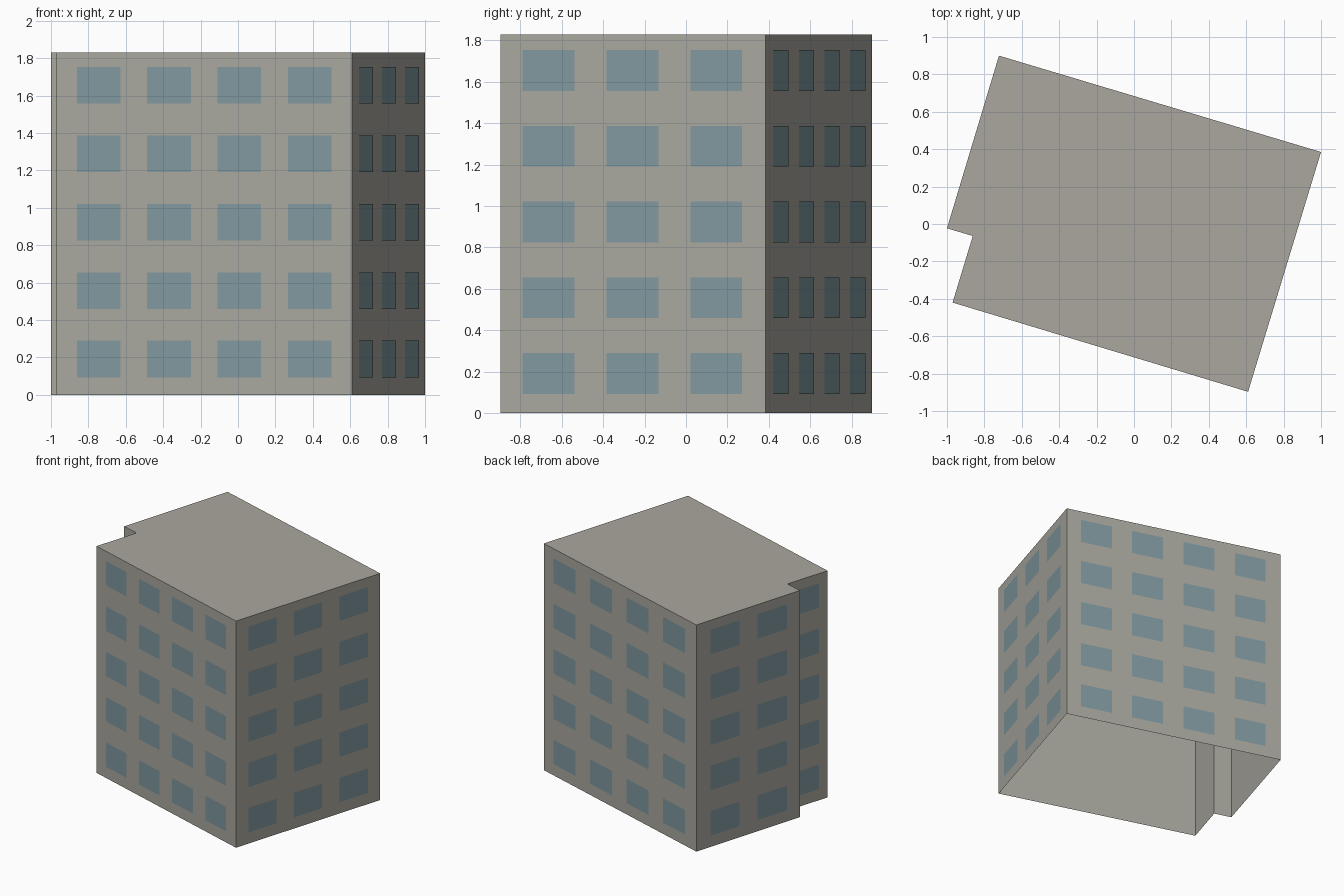
import bpy
import bmesh
from mathutils import Vector

cube = bpy.data.objects.get("Cube")
if cube:
    bpy.data.objects.remove(cube, do_unlink=True)


def make_material(name, colour):
    mat = bpy.data.materials.new(name)
    mat.use_nodes = True
    mat.diffuse_color = colour
    mat.node_tree.nodes["Principled BSDF"].inputs["Base Color"].default_value = colour
    return mat


def make_object(name, bm, mat):
    mesh = bpy.data.meshes.new(name)
    bm.to_mesh(mesh)
    bm.free()
    mesh.materials.append(mat)
    obj = bpy.data.objects.new(name, mesh)
    bpy.context.collection.objects.link(obj)
    return obj


concrete = make_material("warm grey concrete", (0.40, 0.39, 0.345, 1))
glass = make_material("blue grey glass", (0.215, 0.315, 0.345, 1))

HEIGHT = 1.83
FLOORS = 5
SILL, WINDOW_HEIGHT = 0.092, 0.197
UP = Vector((0, 0, 1))

# Footprint corners, counter-clockwise from the front left of the plan
front_west = Vector((-0.97, -0.42, 0))
front_east = Vector((0.61, -0.897, 0))
back_east = Vector((1.0, 0.385, 0))
back_west = Vector((-0.722, 0.90, 0))
notch_outer = Vector((-1.0, -0.023, 0))
notch_inner = Vector((-0.862, -0.064, 0))
footprint = [front_west, front_east, back_east, back_west, notch_outer, notch_inner]

# Walls and flat roof, open underneath
bm = bmesh.new()
base = [bm.verts.new(p) for p in footprint]
top = [bm.verts.new(p + UP * HEIGHT) for p in footprint]
for i in range(len(base)):
    j = (i + 1) % len(base)
    bm.faces.new((base[i], base[j], top[j], top[i]))
bm.faces.new(top)
make_object("building_shell", bm, concrete)


# Window panes: a grid of thin plates just proud of one wall
def add_windows(name, start, end, count, first, last, width):
    along = (end - start).normalized()
    length = (end - start).length
    outward = along.cross(UP)
    bm = bmesh.new()
    for floor in range(FLOORS):
        z = SILL + floor * HEIGHT / FLOORS
        for n in range(count):
            t = first + (last - first) * n / max(count - 1, 1)
            low = start + along * (t * length - width / 2) + outward * 0.003 + UP * z
            across, rise = along * width, UP * WINDOW_HEIGHT
            corners = (low, low + across, low + across + rise, low + rise)
            bm.faces.new([bm.verts.new(c) for c in corners])
    make_object(name, bm, glass)


add_windows("front_windows", front_west, front_east, 4, 0.143, 0.857, 0.243)
add_windows("east_windows", front_east, back_east, 3, 0.182, 0.815, 0.261)
add_windows("back_windows", back_east, back_west, 4, 0.138, 0.857, 0.26)
add_windows("west_windows", back_west, notch_outer, 2, 0.274, 0.731, 0.272)
add_windows("notch_windows", notch_inner, front_west, 1, 0.5, 0.5, 0.21)
